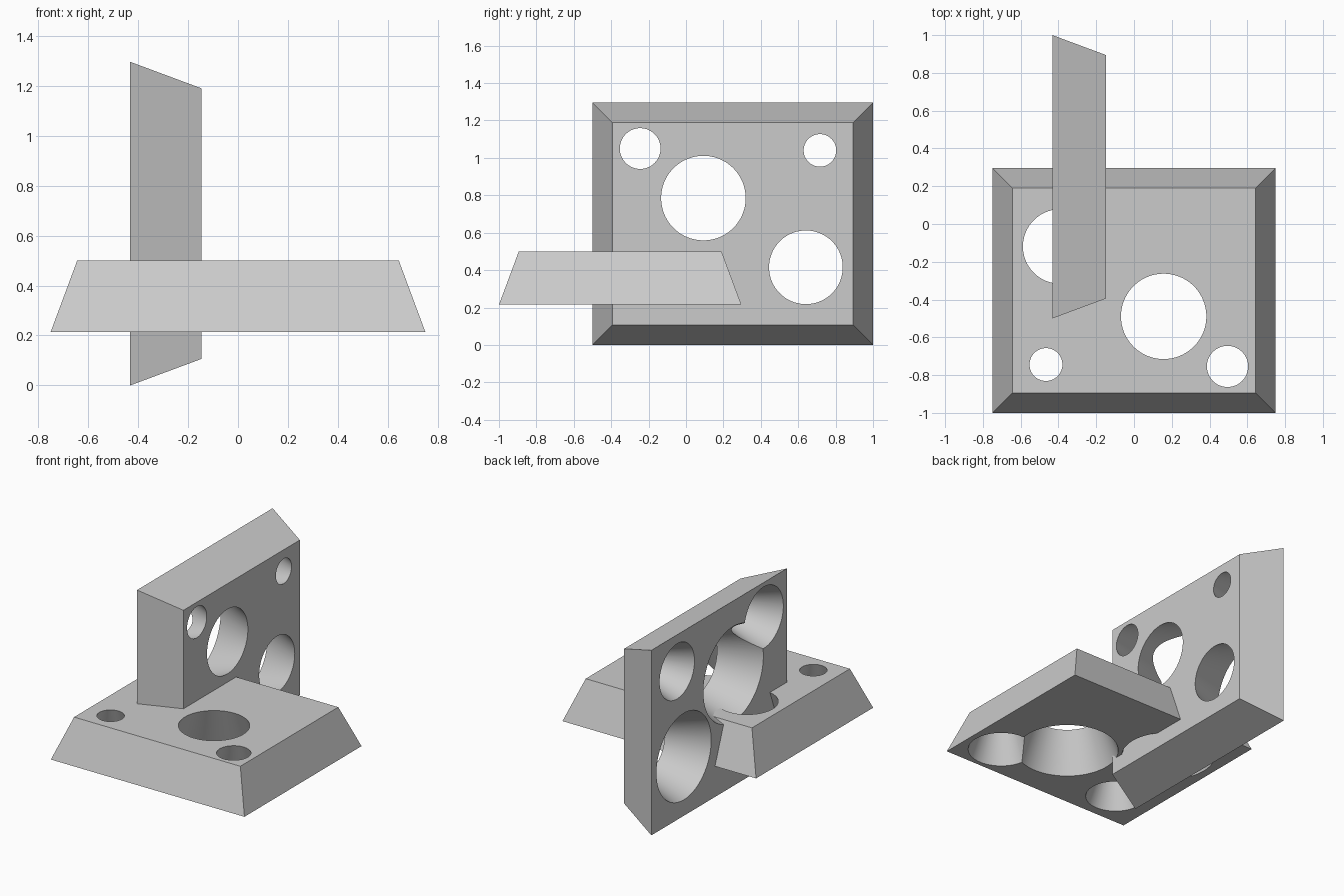
import bpy, bmesh, math
from mathutils import Matrix

if "Cube" in bpy.data.objects:
    bpy.data.objects.remove(bpy.data.objects["Cube"])

HALF_L, HALF_W, THICK, INSET = 0.75, 0.648, 0.285, 0.106
SLOPE = INSET / THICK
# hole centre and radius on the small face of a plate
HOLES = [(-0.157, 0.137, 0.226), (-0.495, 0.402, 0.109),
         (0.466, 0.392, 0.087), (0.391, -0.233, 0.197)]


def new_object(name, bm):
    mesh = bpy.data.meshes.new(name)
    bm.to_mesh(mesh)
    bm.free()
    ob = bpy.data.objects.new(name, mesh)
    bpy.context.collection.objects.link(ob)
    return ob


def hole_cutter(x, y, r):
    # cone that widens towards the large face, overshooting both faces
    over = 0.05
    bm = bmesh.new()
    bmesh.ops.create_cone(bm, cap_ends=True, segments=96,
                          radius1=r + INSET + SLOPE * over,
                          radius2=r - SLOPE * over,
                          depth=THICK + 2 * over,
                          matrix=Matrix.Translation((x, y, THICK / 2)))
    ob = new_object("hole_cutter", bm)
    ob.hide_render = True
    return ob


def plate(name, matrix):
    # bevelled block: large face at local z = 0, small face on top
    bm = bmesh.new()
    bmesh.ops.create_cube(bm, size=2)
    for v in bm.verts:
        top = v.co.z > 0
        cut = INSET if top else 0
        v.co = (v.co.x * (HALF_L - cut), v.co.y * (HALF_W - cut), THICK if top else 0)
    ob = new_object(name, bm)
    bpy.ops.object.select_all(action='DESELECT')
    ob.select_set(True)
    bpy.context.view_layer.objects.active = ob
    # tapered holes
    for hole in HOLES:
        cutter = hole_cutter(*hole)
        mod = ob.modifiers.new("hole", 'BOOLEAN')
        mod.operation = 'DIFFERENCE'
        mod.solver = 'EXACT'
        mod.object = cutter
        bpy.ops.object.modifier_apply(modifier=mod.name)
        bpy.data.objects.remove(cutter)
    bpy.ops.object.shade_smooth_by_angle(angle=math.radians(15))
    ob.matrix_world = matrix
    return ob


# lying plate, turned half way round
plate("horizontal_plate",
      Matrix.Translation((0, -0.352, 0.215)) @ Matrix.Rotation(math.pi, 4, 'Z'))

# standing plate: local x -> y, y -> z, z -> x
upright = Matrix(((0, 0, 1, 0), (1, 0, 0, 0), (0, 1, 0, 0), (0, 0, 0, 1)))
plate("vertical_plate", Matrix.Translation((-0.432, 0.25, HALF_W)) @ upright)
